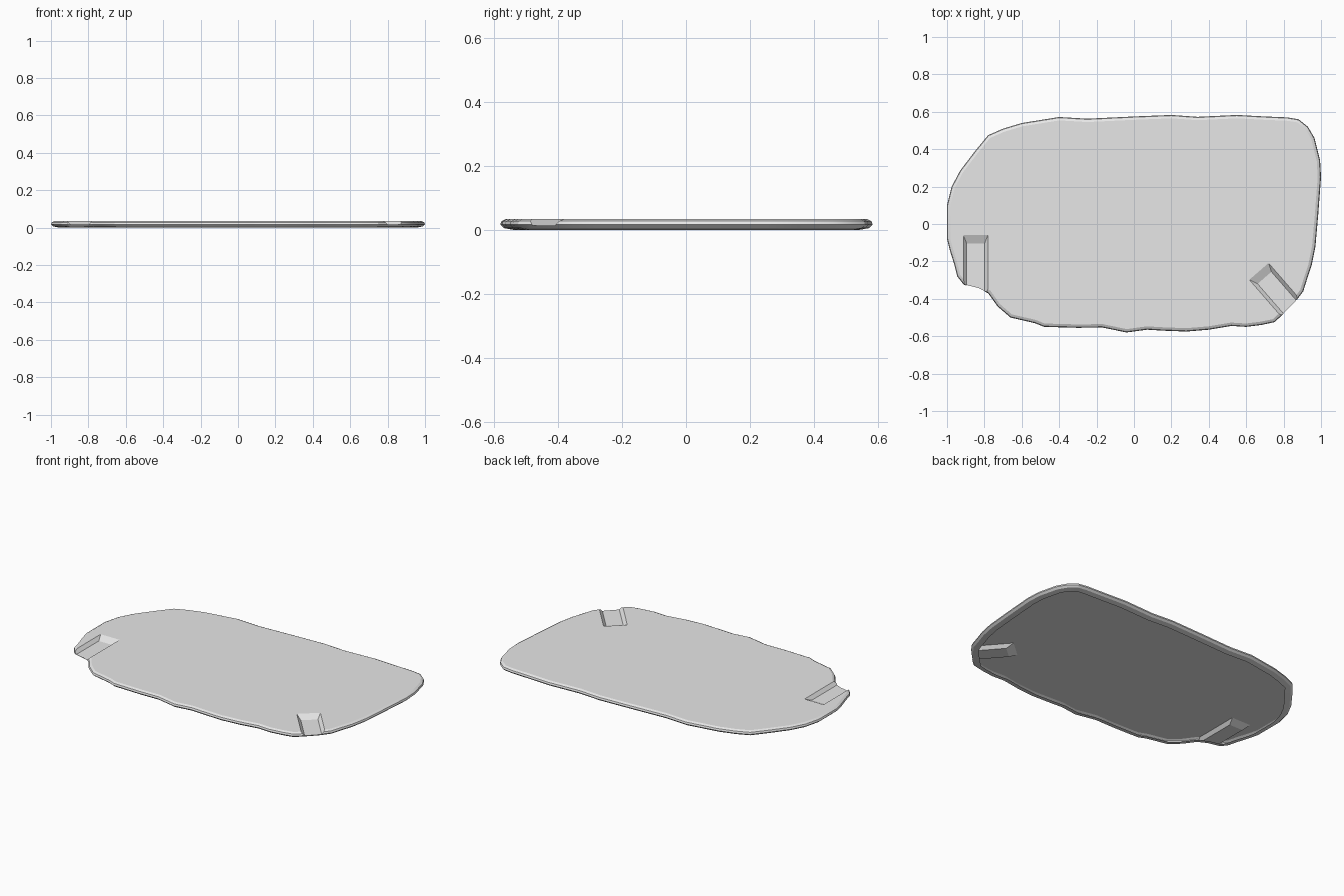
import bpy
import bmesh
from math import radians
from mathutils import Matrix, Vector

cube = bpy.data.objects.get("Cube")
if cube:
    bpy.data.objects.remove(cube)

stone = bpy.data.materials.new("pale grey")
stone.use_nodes = True
GREY = (0.8, 0.8, 0.8, 1)
stone.diffuse_color = GREY
stone.node_tree.nodes["Principled BSDF"].inputs["Base Color"].default_value = GREY

# Irregular outline, clockwise from the back right corner
OUTLINE = [
    (.88, .56), (.93, .52), (.965, .46), (.995, .34), (1, .25), (.985, .05),
    (.97, -.12), (.95, -.22), (.93, -.28), (.905, -.36), (.86, -.42), (.79, -.49),
    (.75, -.525), (.68, -.54), (.6, -.55), (.52, -.545), (.4, -.565), (.28, -.575),
    (.15, -.57), (.07, -.565), (-.04, -.58), (-.17, -.553), (-.3, -.555),
    (-.48, -.55), (-.53, -.53), (-.66, -.5), (-.73, -.44), (-.78, -.37),
    (-.83, -.345), (-.91, -.325), (-.945, -.28), (-.96, -.22), (-.985, -.14),
    (-1, -.08), (-1, .1), (-.975, .2), (-.93, .285), (-.85, .39), (-.78, .475),
    (-.7, .51), (-.6, .54), (-.4, .572), (-.25, .563), (0, .575), (.2, .583),
    (.34, .573), (.55, .583), (.7, .575), (.82, .57),
]
# Rounded rim, as (inset, height) from the turned-under lip to the top
RIM = [(.045, 0), (.012, .006), (0, .017), (.004, .028), (.018, .035)]


def inset_ring(points, inset):
    """Move every outline point inward along its local normal."""
    ring = []
    for i, p in enumerate(points):
        along = (points[(i + 1) % len(points)] - points[i - 1]).normalized()
        ring.append(p + Vector((along.y, -along.x)) * inset)
    return ring


def loft(name, rings):
    """Join rings of points with side faces and close both ends."""
    bm = bmesh.new()
    loops = [[bm.verts.new(p) for p in ring] for ring in rings]
    n = len(loops[0])
    for low, high in zip(loops, loops[1:]):
        for i in range(n):
            j = (i + 1) % n
            bm.faces.new((low[i], low[j], high[j], high[i]))
    bm.faces.new(loops[0])
    bm.faces.new(loops[-1])
    bmesh.ops.recalc_face_normals(bm, faces=bm.faces)
    mesh = bpy.data.meshes.new(name)
    bm.to_mesh(mesh)
    bm.free()
    mesh.materials.append(stone)
    obj = bpy.data.objects.new(name, mesh)
    bpy.context.collection.objects.link(obj)
    return obj


def cut_groove(body, place, angle, length, width, floor=.015, top=.037):
    """Press a groove with sloped walls from place out through the rim."""
    turn = Matrix.Translation((*place, 0)) @ Matrix.Rotation(radians(angle), 4, "Z")
    rings = []
    for z, start, half in ((floor, .05, width * .35), (top, 0, width * .5)):
        corners = ((start, -half), (length, -half), (length, half), (start, half))
        rings.append([turn @ Vector((x, y, z)) for x, y in corners])
    cutter = loft("groove_cutter", rings)
    cutter.hide_render = True
    mod = body.modifiers.new("groove", "BOOLEAN")
    mod.operation = "DIFFERENCE"
    mod.solver = "EXACT"
    mod.object = cutter
    bpy.context.view_layer.objects.active = body
    bpy.ops.object.modifier_apply(modifier=mod.name)
    bpy.data.objects.remove(cutter)


# Slab with a rounded rim
points = [Vector(p) for p in OUTLINE]
slab = loft("slab_shell", [[(p.x, p.y, z) for p in inset_ring(points, inset)]
                           for inset, z in RIM])

# Two grooves in the front corners
cut_groove(slab, (-.847, -.055), -90, .4, .135)
cut_groove(slab, (.665, -.25), -49, .4, .14)

# Open the underside, leaving a thin shell with a lip
bm = bmesh.new()
bm.from_mesh(slab.data)
underside = [f for f in bm.faces if all(v.co.z < .001 for v in f.verts)]
bmesh.ops.delete(bm, geom=underside, context="FACES")
bm.to_mesh(slab.data)
bm.free()

bpy.ops.object.select_all(action="DESELECT")
slab.select_set(True)
bpy.context.view_layer.objects.active = slab
bpy.ops.object.shade_smooth_by_angle(angle=radians(20))
